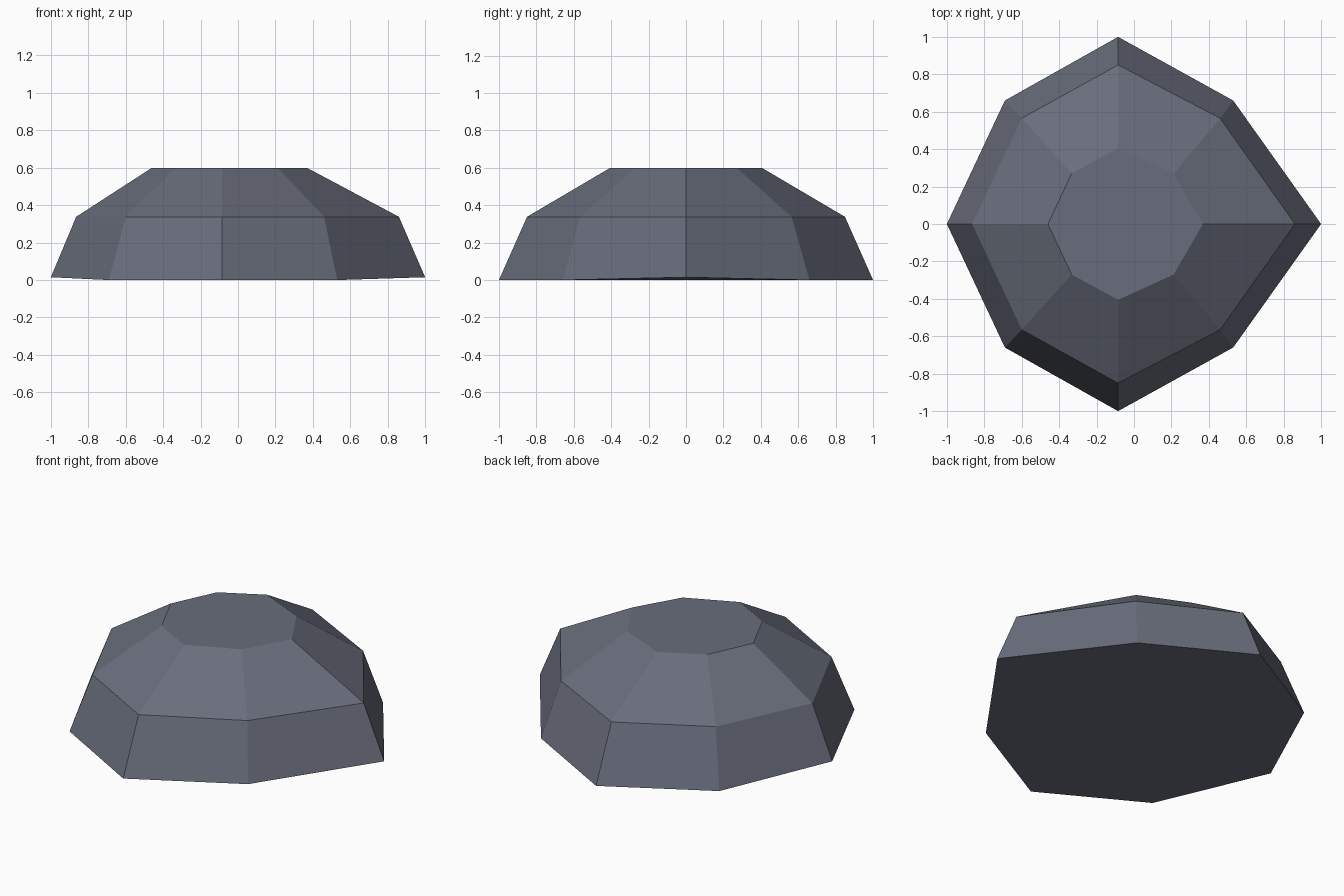
import bpy, bmesh

if "Cube" in bpy.data.objects:
    bpy.data.objects.remove(bpy.data.objects["Cube"])

# One flat slate colour
slate = bpy.data.materials.new("slate_grey")
slate.diffuse_color = (0.14, 0.155, 0.2, 1)
slate.use_nodes = True
slate.node_tree.nodes["Principled BSDF"].inputs["Base Color"].default_value = slate.diffuse_color


def ring(bm, half, z, tip_z):
    """Eight-sided ring from a half outline, mirrored across y = 0."""
    pts = half + [(x, -y) for x, y in half[-2:0:-1]]
    return [bm.verts.new((x, y, tip_z if y == 0 else z)) for x, y in pts]


# Rings of the faceted boulder, from the ground to the flat top
bm = bmesh.new()
rings = [
    ring(bm, [(1, 0), (0.53, 0.66), (-0.085, 1), (-0.69, 0.66), (-1, 0)], 0, 0.015),
    ring(bm, [(0.86, 0), (0.46, 0.565), (-0.085, 0.85), (-0.6, 0.565), (-0.865, 0)], 0.338, 0.338),
    ring(bm, [(0.368, 0), (0.212, 0.27), (-0.085, 0.405), (-0.333, 0.27), (-0.46, 0)], 0.6, 0.6),
]

# Sloping side facets
for low, high in zip(rings, rings[1:]):
    for i in range(8):
        j = (i + 1) % 8
        bm.faces.new((low[i], low[j], high[j], high[i]))

# Flat top, and underside with slightly raised end tips
bm.faces.new(rings[-1])
b = rings[0]
bm.faces.new((b[3], b[2], b[1], b[7], b[6], b[5]))
bm.faces.new((b[1], b[0], b[7]))
bm.faces.new((b[5], b[4], b[3]))

bmesh.ops.recalc_face_normals(bm, faces=bm.faces)
mesh = bpy.data.meshes.new("boulder")
bm.to_mesh(mesh)
bm.free()
mesh.materials.append(slate)
bpy.context.collection.objects.link(bpy.data.objects.new("boulder", mesh))
